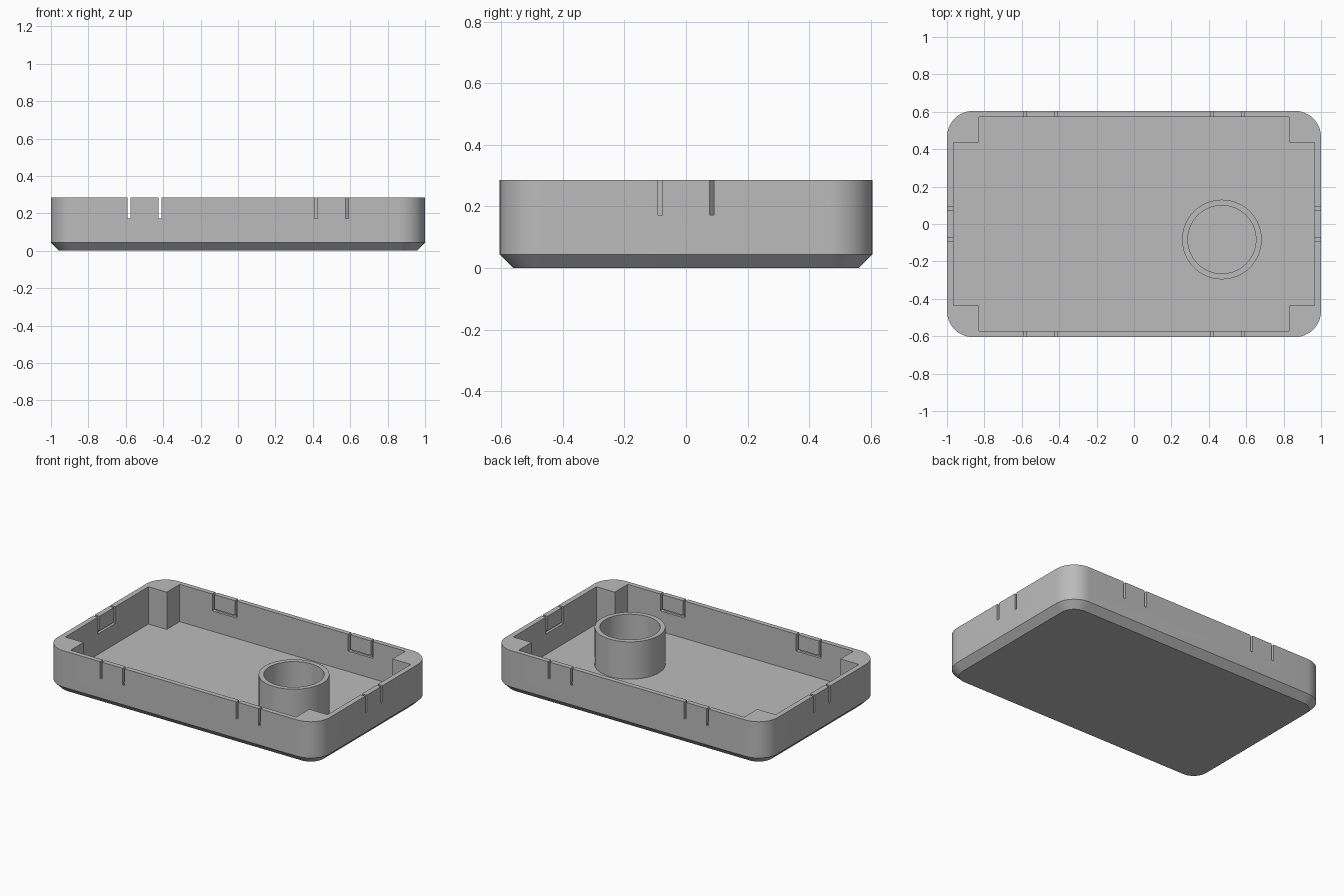
import bpy, bmesh, math

if "Cube" in bpy.data.objects:
    bpy.data.objects.remove(bpy.data.objects["Cube"])

grey = bpy.data.materials.new("plain grey")
grey.diffuse_color = (0.5, 0.5, 0.5, 1)
grey.use_nodes = True
grey.node_tree.nodes["Principled BSDF"].inputs["Base Color"].default_value = grey.diffuse_color

HX, HY, TOP = 1.0, 0.605, 0.285      # outer half sizes and rim height
IX, IY, FLOOR = 0.965, 0.573, 0.037  # cavity half sizes and floor height
CHAMFER, RADIUS = 0.044, 0.14
SLOT_Z, SLOT_W = 0.173, 0.015


def loft(name, rings):
    """Solid through a stack of equal-length rings, capped at both ends."""
    bm = bmesh.new()
    loops = [[bm.verts.new(p) for p in ring] for ring in rings]
    n = len(loops[0])
    for a, b in zip(loops, loops[1:]):
        for i in range(n):
            bm.faces.new((a[i], a[(i + 1) % n], b[(i + 1) % n], b[i]))
    bm.faces.new(loops[0][::-1])
    bm.faces.new(loops[-1])
    bmesh.ops.recalc_face_normals(bm, faces=bm.faces)
    me = bpy.data.meshes.new(name)
    bm.to_mesh(me)
    bm.free()
    me.materials.append(grey)
    ob = bpy.data.objects.new(name, me)
    bpy.context.collection.objects.link(ob)
    return ob


def rounded_ring(inset, z, seg=12):
    r = RADIUS - inset
    cx, cy = HX - RADIUS, HY - RADIUS
    pts = []
    for k, (sx, sy) in enumerate([(1, 1), (-1, 1), (-1, -1), (1, -1)]):
        for i in range(seg + 1):
            a = math.radians(90 * (k + i / seg))
            pts.append((sx * cx + r * math.cos(a), sy * cy + r * math.sin(a), z))
    return pts


def box(name, x0, x1, y0, y1, z0, z1):
    ring = [(x0, y0), (x1, y0), (x1, y1), (x0, y1)]
    return loft(name, [[(x, y, z) for x, y in ring] for z in (z0, z1)])


def cut(target, cutter):
    m = target.modifiers.new("cut", 'BOOLEAN')
    m.operation, m.solver, m.object = 'DIFFERENCE', 'EXACT', cutter
    bpy.context.view_layer.objects.active = target
    bpy.ops.object.modifier_apply(modifier=m.name)
    bpy.data.objects.remove(cutter)


def smooth(ob):
    bpy.ops.object.select_all(action='DESELECT')
    ob.select_set(True)
    bpy.context.view_layer.objects.active = ob
    bpy.ops.object.shade_smooth_by_angle(angle=math.radians(30))


# Tray body: rounded box with a chamfered underside
tray = loft("tray", [rounded_ring(CHAMFER, 0), rounded_ring(0, CHAMFER),
                     rounded_ring(0, TOP)])

# Cavity, leaving a square block in each corner
bx, by = 0.83, 0.437
quarter = [(IX, by), (bx, by), (bx, IY)]
plan = (quarter + [(-x, y) for x, y in quarter[::-1]]
        + [(-x, -y) for x, y in quarter] + [(x, -y) for x, y in quarter[::-1]])
cut(tray, loft("cavity_cutter", [[(x, y, z) for x, y in plan]
                                 for z in (FLOOR, TOP + 0.1)]))

# Snap tabs: two slots through the wall and a shallow groove inside the foot
w = SLOT_W / 2
for s in (-1, 1):
    for c in (-0.5, 0.5):
        for x in (c - 0.083, c + 0.083):
            y = sorted((s * (IY - 0.03), s * (HY + 0.03)))
            cut(tray, box("slot_cutter", x - w, x + w, *y, SLOT_Z, TOP + 0.1))
        y = sorted((s * (IY - 0.03), s * (IY + 0.016)))
        cut(tray, box("groove_cutter", c - 0.083, c + 0.083, *y,
                      SLOT_Z, SLOT_Z + SLOT_W))
    x = sorted((s * (IX - 0.03), s * (HX + 0.03)))
    for y in (-0.083, 0.083):
        cut(tray, box("slot_cutter", *x, y - w, y + w, SLOT_Z, TOP + 0.1))
    x = sorted((s * (IX - 0.03), s * (IX + 0.017)))
    cut(tray, box("groove_cutter", *x, -0.083, 0.083, SLOT_Z, SLOT_Z + SLOT_W))
smooth(tray)


# Round collar standing on the tray floor
def circle(r, z, n=64):
    return [(0.47 + r * math.cos(2 * math.pi * i / n),
             -0.083 + r * math.sin(2 * math.pi * i / n), z) for i in range(n)]


collar = loft("collar", [circle(0.213, FLOOR - 0.01), circle(0.213, TOP)])
cut(collar, loft("bore_cutter", [circle(0.182, -0.1), circle(0.182, TOP + 0.1)]))
smooth(collar)
